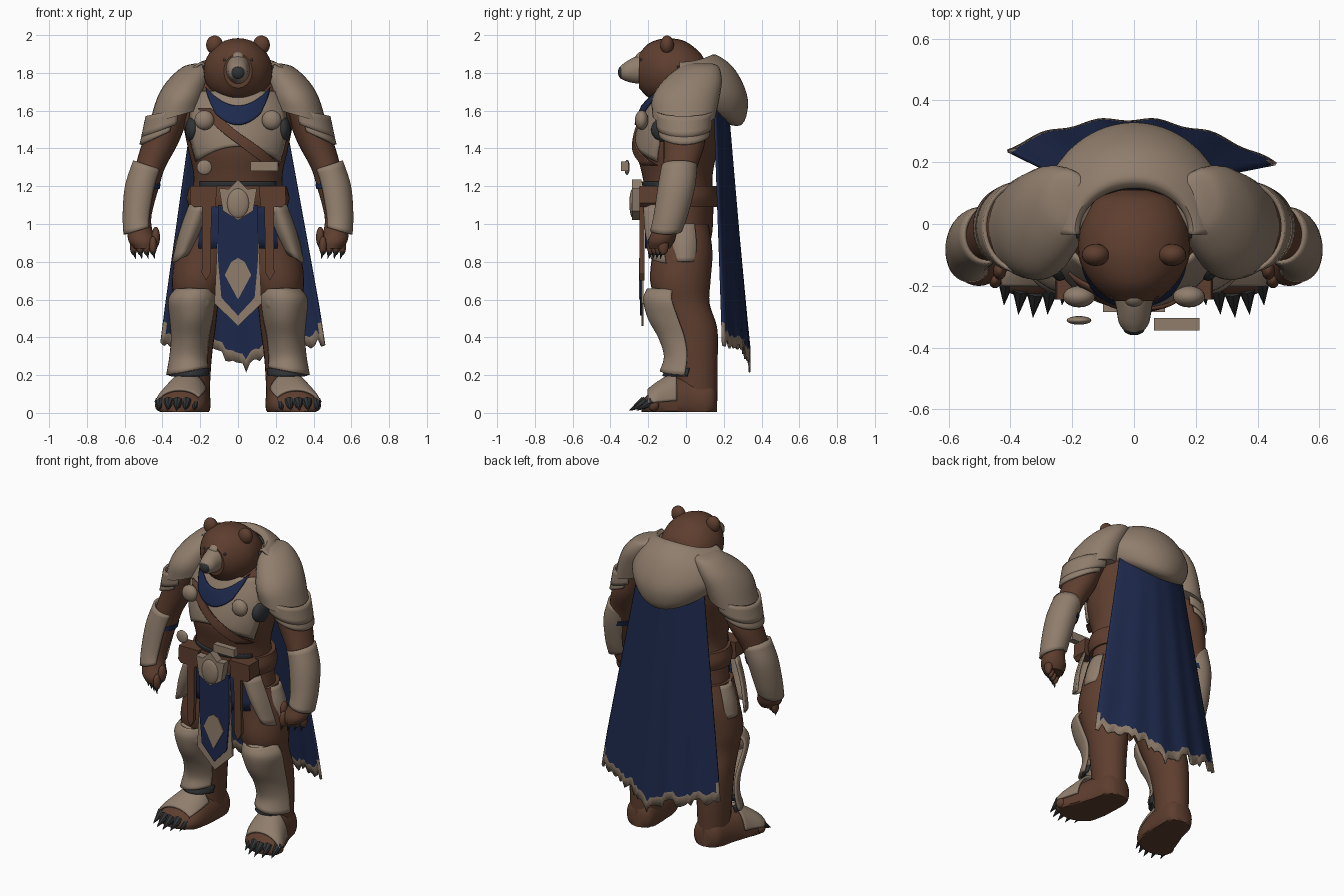
import bpy, bmesh, math, random
from mathutils import Vector, Matrix
from mathutils.bvhtree import BVHTree

if "Cube" in bpy.data.objects:
    bpy.data.objects.remove(bpy.data.objects["Cube"])
random.seed(4)


def material(name, rgb):
    m = bpy.data.materials.new(name)
    m.use_nodes = True
    m.diffuse_color = (*rgb, 1)
    m.node_tree.nodes["Principled BSDF"].inputs["Base Color"].default_value = (*rgb, 1)
    return m


FUR = material("brown fur", (.112, .048, .028))
ARMOUR = material("taupe armour", (.28, .208, .152))
CLOTH = material("navy cloth", (.0125, .022, .073))
DARK = material("charcoal", (.03, .032, .035))


def finish(name, bm, mats, thick=0, angle=40):
    bmesh.ops.recalc_face_normals(bm, faces=bm.faces)
    me = bpy.data.meshes.new(name)
    bm.to_mesh(me)
    bm.free()
    for m in mats:
        me.materials.append(m)
    me.shade_smooth()
    me.set_sharp_from_angle(angle=math.radians(angle))
    ob = bpy.data.objects.new(name, me)
    bpy.context.collection.objects.link(ob)
    if thick:
        mod = ob.modifiers.new("thickness", "SOLIDIFY")
        mod.thickness, mod.offset = thick, 0
    return ob


def smooth_path(rows, sub):
    """Catmull-Rom interpolation through the given rows."""
    p = [Vector(r) for r in rows]
    p = [p[0] * 2 - p[1]] + p + [p[-1] * 2 - p[-2]]
    out = []
    for a, b, c, d in zip(p, p[1:], p[2:], p[3:]):
        for t in (i / sub for i in range(sub)):
            out.append((b * 2 + (c - a) * t + (a * 2 - b * 5 + c * 4 - d) * t * t
                        + (b * 3 - a - c * 3 + d) * t ** 3) / 2)
    return out + [p[-2]]


def skin(bm, grid, closed):
    n = len(grid[0])
    for r, q in zip(grid, grid[1:]):
        for i in range(n if closed else n - 1):
            j = (i + 1) % n
            bm.faces.new((r[i], r[j], q[j], q[i]))


def shell(name, rings, mat, s=1, arc=None, n=28, sub=4, along_y=False):
    """Loft of ellipses (z, x, y, rx, ry, drop at back, drop at outside); an arc leaves it open."""
    bm = bmesh.new()
    a0, a1 = arc or (0, 360)
    grid = []
    for z, x, y, rx, ry, drop, tilt in smooth_path([r + (0,) * (7 - len(r)) for r in rings], sub):
        row = []
        for i in range(n):
            a = math.radians(a0 + (a1 - a0) * i / (n - 1 if arc else n))
            row.append(bm.verts.new((s * (x + rx * math.cos(a)), y + ry * math.sin(a),
                                     z - drop * max(0, math.sin(a)) ** 2 - tilt * math.cos(a))))
        grid.append(row)
    skin(bm, grid, not arc)
    if not arc:
        bm.faces.new(grid[0])
        bm.faces.new(grid[-1])
    if along_y:
        bmesh.ops.rotate(bm, verts=bm.verts, matrix=Matrix.Rotation(math.pi / 2, 3, "X"))
        for v in bm.verts:
            v.co.z = max(v.co.z, .004)
    return finish(name, bm, [mat], .014 if arc else 0)


def ball(name, loc, size, mat):
    bm = bmesh.new()
    bmesh.ops.create_uvsphere(bm, u_segments=20, v_segments=12, radius=1)
    bmesh.ops.transform(bm, verts=bm.verts,
                        matrix=Matrix.Translation(loc) @ Matrix.Diagonal((*size, 1)))
    return finish(name, bm, [mat])


def spike(name, base, tip, r):
    base, tip = Vector(base), Vector(tip)
    d = tip - base
    bm = bmesh.new()
    bmesh.ops.create_cone(bm, cap_ends=True, segments=8, radius1=r, radius2=.001, depth=d.length)
    rot = d.to_track_quat("Z", "Y").to_matrix().to_4x4()
    bmesh.ops.transform(bm, verts=bm.verts, matrix=Matrix.Translation((base + tip) / 2) @ rot)
    return finish(name, bm, [DARK])


def plate(name, pts, y, depth, mat, s=1):
    """Flat outline in x and z, extruded backwards from y."""
    bm = bmesh.new()
    f = bm.faces.new([bm.verts.new((s * x, y, z)) for x, z in pts])
    ext = bmesh.ops.extrude_face_region(bm, geom=[f])["geom"]
    bmesh.ops.translate(bm, vec=(0, depth, 0), verts=[v for v in ext if isinstance(v, bmesh.types.BMVert)])
    return finish(name, bm, [mat], angle=25)


# Torso and head
torso = shell("torso", [(.84, 0, -.03, .16, .12), (.93, 0, -.03, .26, .165), (1.1, 0, -.03, .25, .175),
                        (1.25, 0, -.045, .235, .185), (1.4, 0, -.045, .265, .215), (1.55, 0, -.01, .29, .22),
                        (1.67, 0, .03, .26, .21), (1.76, 0, .02, .19, .15)], FUR, n=48, sub=6)
shell("head", [(-.11, 0, 1.78, .05, .05), (-.08, 0, 1.785, .13, .115), (0, 0, 1.80, .172, .165),
               (.08, 0, 1.81, .182, .173), (.14, 0, 1.812, .168, .166), (.2, 0, 1.812, .13, .142),
               (.25, 0, 1.81, .075, .09)], FUR, n=32, along_y=True)
shell("muzzle", [(.2, 0, 1.825, .075, .085), (.27, 0, 1.815, .058, .07), (.32, 0, 1.807, .049, .05),
                 (.35, 0, 1.803, .028, .03)], ARMOUR, along_y=True)
ball("muzzle_bridge", (0, -.232, 1.872), (.038, .038, .04), ARMOUR)
ball("nose", (0, -.337, 1.803), (.036, .023, .036), DARK)

# Chest layers that follow the torso surface
tree = BVHTree.FromPolygons([v.co for v in torso.data.vertices], [p.vertices for p in torso.data.polygons])


def patch(name, rows, mat, lift):
    """Rows of (z at middle, z rise at ends, left x, right x) projected on the chest."""
    bm = bmesh.new()
    grid = []
    for z, rise, x0, x1 in smooth_path(rows, 4):
        row = []
        for i in range(21):
            t = i / 20
            x, zz = x0 + (x1 - x0) * t, z + rise * (2 * t - 1) ** 2
            hit = tree.ray_cast(Vector((x, -2, zz)), Vector((0, 1, 0)))[0]
            row.append(bm.verts.new((x, (hit.y if hit else -.05) - lift, zz)))
        grid.append(row)
    skin(bm, grid, False)
    return finish(name, bm, [mat], .012)


patch("breastplate", [(1.41, -.08, -.22, .22), (1.48, -.03, -.25, .25), (1.6, 0, -.25, .25),
                      (1.7, 0, -.2, .2)], ARMOUR, .01)
patch("chest_strap", [(1.31, 0, .15, .22), (1.4, 0, .03, .12), (1.5, 0, -.1, -.02), (1.61, 0, -.21, -.14)], FUR, .022)
patch("neck_bib", [(1.525, .06, -.12, .12), (1.575, .09, -.155, .155), (1.625, .1, -.17, .17)], CLOTH, .03)
patch("belly_band", [(1.2, 0, -.2, .2), (1.225, 0, -.2, .2)], DARK, .004)

# Hood lying on the shoulders, peaked at the back
shell("hood", [(1.84, 0, -.02, .18, .14, -.03), (1.85, 0, -.02, .2, .175, -.04), (1.80, 0, -.01, .26, .25, -.03),
               (1.73, 0, -.01, .3, .31), (1.68, 0, -.01, .3, .332, .05), (1.63, 0, 0, .26, .29, .1),
               (1.63, 0, 0, .2, .2, .09)], ARMOUR, arc=(-5, 185), n=40)
shell("hood_lining", [(1.74, 0, -.02, .16, .13), (1.835, 0, -.02, .182, .148, -.02)], DARK, arc=(-10, 190))

# Belt, buckle and hanging cloth
shell("belt", [(1.09, 0, -.035, .262, .2), (1.14, 0, -.035, .272, .207), (1.2, 0, -.035, .258, .2)], FUR, n=40)
plate("buckle", [(-.1, 1.19), (-.05, 1.185), (0, 1.235), (.05, 1.185), (.1, 1.19),
                 (.08, 1.07), (0, 1.02), (-.08, 1.07)], -.285, .05, ARMOUR)
ball("buckle_boss", (0, -.28, 1.11), (.06, .02, .08), ARMOUR)
plate("tabard_border", [(-.1, 1.1), (.1, 1.1), (.125, .58), (0, .46), (-.125, .58)], -.236, .012, ARMOUR)
plate("tabard", [(-.105, 1.1), (.105, 1.1), (.105, .8), (.088, .61), (0, .515), (-.088, .61), (-.105, .8)],
      -.243, .009, CLOTH)
plate("tabard_diamond", [(0, .6), (.07, .73), (.035, .8), (0, .82), (-.035, .8), (-.07, .73)], -.249, .008, ARMOUR)

# Loose ornaments in front of the chest
ball("round_charm", (-.178, -.312, 1.3), (.04, .014, .04), ARMOUR)
plate("bar_charm", [(.065, 1.28), (.212, 1.28), (.212, 1.33), (.065, 1.33)], -.345, .04, ARMOUR)

# Parts repeated on both sides
for s, side in ((1, "left_"), (-1, "right_")):
    ball(side + "ear", (s * .124, -.1, 1.948), (.045, .036, .05), FUR)
    ball(side + "eye", (s * .07, -.232, 1.868), (.01, .012, .009), DARK)
    ball(side + "chest_boss", (s * .178, -.235, 1.55), (.052, .035, .052), ARMOUR)
    ball(side + "armhole", (s * .24, -.1, 1.5), (.04, .085, .07), DARK)

    # Arm, bracer and hand
    shell(side + "arm", [(1.68, .28, 0, .07, .1), (1.55, .362, -.01, .095, .11), (1.42, .415, -.01, .095, .108),
                         (1.3, .465, -.03, .08, .09), (1.2, .495, -.045, .078, .082), (1.05, .525, -.08, .068, .075),
                         (.97, .52, -.11, .066, .068), (.91, .505, -.13, .075, .07), (.87, .495, -.14, .055, .055)], FUR, s)
    shell(side + "bracer", [(1.31, .476, -.035, .073, .088, 0, -.025), (1.2, .51, -.05, .082, .092),
                            (1.05, .53, -.08, .074, .084), (.965, .53, -.105, .07, .078, 0, .02)], ARMOUR, s, (-140, 140))
    shell(side + "elbow_band", [(1.215, .488, -.042, .079, .086), (1.185, .494, -.047, .079, .086)], CLOTH, s)
    for i in range(4):
        x, y = s * (.45 + .034 * i), -.18 + .02 * i
        ball(side + "finger", (x, y, .885), (.021, .028, .05), FUR)
        spike(side + "finger_claw", (x, y - .01, .855), (x - s * .01, y - .015, .815), .013)
    ball(side + "thumb", (s * .435, -.15, .93), (.022, .03, .055), FUR)
    spike(side + "thumb_claw", (s * .432, -.165, .895), (s * .438, -.18, .85), .012)

    # Layered shoulder armour
    shell(side + "shoulder_plate", [(1.85, .19, .08, .04, .06), (1.83, .215, .07, .08, .105), (1.76, .262, .035, .11, .155),
                                    (1.67, .302, 0, .125, .178), (1.57, .33, -.01, .14, .168, 0, .04)], ARMOUR, s)
    shell(side + "upper_lame", [(1.6, .355, -.01, .128, .145, 0, .03), (1.51, .372, -.01, .134, .14, 0, .05)],
          ARMOUR, s, (-110, 110))
    shell(side + "lower_lame", [(1.54, .378, -.01, .118, .13, 0, .04), (1.475, .393, -.01, .122, .13, 0, .055)],
          ARMOUR, s, (-105, 105))

    # Hip plates, straps and pouches
    shell(side + "hip_cloth", [(1.1, 0, -.03, .26, .19), (.87, 0, -.03, .3, .19)], CLOTH, s, (-72, -38))
    shell(side + "front_tasset", [(1.1, .2, -.08, .06, .14), (.96, .25, -.07, .06, .14), (.82, .3, -.05, .05, .13, 0, .03)],
          ARMOUR, s, (225, 335))
    shell(side + "hip_plate", [(1.0, .1, -.01, .19, .11), (.9, .1, -.01, .225, .13), (.8, .1, -.01, .24, .12)],
          ARMOUR, s, (-35, 28))
    plate(side + "hanging_strap", [(.14, 1.1), (.19, 1.1), (.192, .74), (.168, .7), (.145, .74)], -.245, .025, FUR, s)
    plate(side + "pouch", [(.11, 1.2), (.25, 1.2), (.255, 1.11), (.235, 1.09), (.12, 1.09)], -.245, .1, FUR, s)

    # Leg, greave and foot
    shell(side + "leg", [(1.0, .15, -.03, .13, .15), (.85, .175, -.02, .155, .16), (.7, .205, -.03, .145, .16),
                         (.58, .22, -.015, .118, .14), (.45, .228, .03, .11, .135), (.3, .238, .05, .1, .118),
                         (.15, .24, .055, .092, .112), (.04, .24, .05, .09, .115)], FUR, s)
    shell(side + "greave", [(.655, .228, -.045, .1, .155), (.6, .24, -.045, .125, .175), (.5, .243, -.01, .115, .185),
                            (.4, .25, .02, .1, .16), (.3, .258, .03, .1, .14), (.22, .265, .02, .11, .152, 0, .02)],
          ARMOUR, s, (205, 350))
    ball(side + "knee_cap", (s * .238, -.155, .59), (.098, .06, .08), ARMOUR)
    shell(side + "ankle_band", [(.235, .252, .03, .1, .13), (.195, .258, .02, .102, .14)], DARK, s, (200, 355))
    shell(side + "foot", [(-.165, .235, .06, .05, .06), (-.13, .24, .06, .09, .11), (-.03, .25, .05, .105, .14),
                          (.08, .272, .04, .12, .14), (.16, .295, .04, .127, .095), (.21, .31, .035, .11, .055),
                          (.235, .315, .03, .06, .03)], FUR, s, along_y=True)
    shell(side + "foot_plate", [(.05, .272, .04, .115, .172), (.1, .282, .04, .124, .15), (.16, .3, .04, .13, .112),
                                (.2, .31, .04, .122, .08)], ARMOUR, s, (8, 148), along_y=True)
    for i in range(5):
        x, y = .225 + .047 * i, -.212 + .01 * (i - 2) ** 2
        ball(side + "toe", (s * x, y, .04), (.026, .03, .032), FUR)
        spike(side + "toe_claw", (s * x, y - .008, .06), (s * (x + .008), y - .09, .012), .029)

# Ragged cape with a worn hem, hanging slightly towards one side
bm = bmesh.new()
grid = []
cols, rows = 48, 24
rag = [random.uniform(-.035, .03) for _ in range(cols + 1)]
for r in range(rows + 1):
    v = r / rows
    row = []
    for c in range(cols + 1):
        u = 2 * c / cols - 1
        hem = .31 + .08 * u * u - .07 * math.exp(-(u * 6) ** 2) + rag[c] * max(0, v - .85) / .15
        row.append(bm.verts.new((u * (.235 + .2 * v) + .025 * v, .22 + .115 * v - u * u * (.07 + .05 * v)
                                 - .025 * u * v + .006 * v * math.sin(u * 15), 1.63 + (hem - 1.63) * v)))
    grid.append(row)
skin(bm, grid, False)
for i, f in enumerate(bm.faces):
    r, c = divmod(i, cols)
    f.material_index = int(r == rows - 1 or c in (0, cols - 1) and r > rows * .88)
finish("cape", bm, [CLOTH, ARMOUR], .01)
